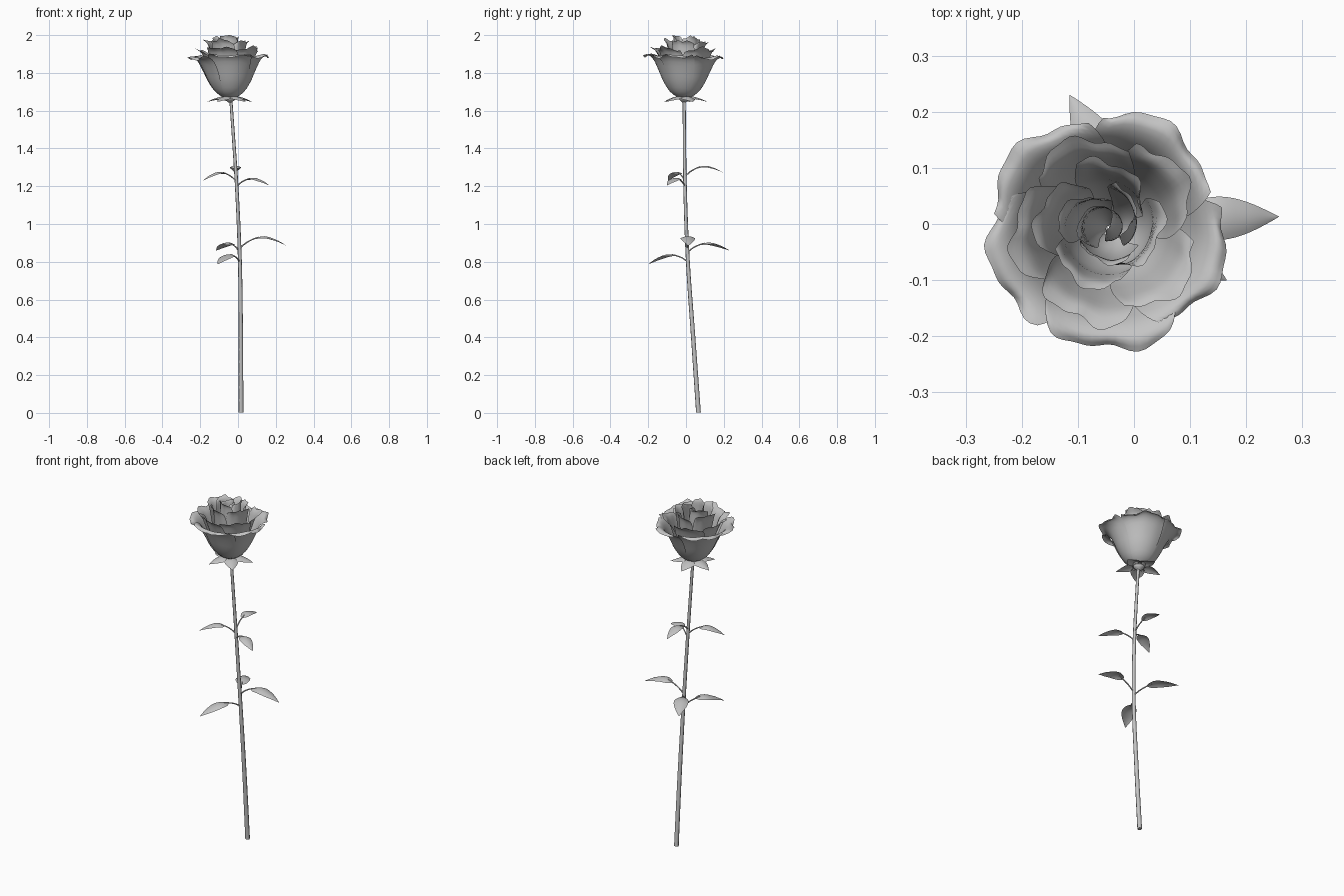
import bpy
import math
import random
from mathutils import Vector

random.seed(4)
if "Cube" in bpy.data.objects:
    bpy.data.objects.remove(bpy.data.objects["Cube"])

grey = bpy.data.materials.new("soft grey")
grey.use_nodes = True
grey.diffuse_color = (0.55, 0.55, 0.55, 1)
grey.node_tree.nodes["Principled BSDF"].inputs["Base Color"].default_value = (0.55, 0.55, 0.55, 1)

HEART = Vector((-0.042, -0.01, 1.655))
UP = Vector((0, 0, 1))


def spline(points, t):
    """Smooth curve through the points, t from 0 to 1."""
    p = [Vector(q) for q in points]
    p = [2 * p[0] - p[1]] + p + [2 * p[-1] - p[-2]]
    s = min(max(t, 0), 0.9999) * (len(p) - 3)
    i, f = int(s), s % 1
    a, b, c, d = p[i:i + 4]
    return b + 0.5 * f * (c - a + f * (2 * a - 5 * b + 4 * c - d + f * (3 * (b - c) + d - a)))


def sheet(name, surface, nu, nv):
    """Smooth surface from a function of u (-1..1 across) and v (0..1 along)."""
    verts = [surface(2 * i / nu - 1, j / nv) for j in range(nv + 1) for i in range(nu + 1)]
    row = nu + 1
    faces = [(j * row + i, j * row + i + 1, (j + 1) * row + i + 1, (j + 1) * row + i)
             for j in range(nv) for i in range(nu)]
    mesh = bpy.data.meshes.new(name)
    mesh.from_pydata(verts, [], faces)
    mesh.shade_smooth()
    mesh.materials.append(grey)
    obj = bpy.data.objects.new(name, mesh)
    bpy.context.collection.objects.link(obj)


def tube(name, path, r0, r1, steps):
    """Tapered round stalk along a path function."""
    curve = bpy.data.curves.new(name, "CURVE")
    curve.dimensions = "3D"
    curve.bevel_depth = 1
    curve.bevel_resolution = 2
    curve.use_fill_caps = True
    line = curve.splines.new("POLY")
    line.points.add(steps)
    for i, point in enumerate(line.points):
        t = i / steps
        point.co = (*path(t), 1)
        point.radius = r0 + (r1 - r0) * t
    curve.materials.append(grey)
    bpy.context.collection.objects.link(bpy.data.objects.new(name, curve))


def blade(name, path, width, droop, peak):
    """Pointed leaf blade along a path function, its edges drooping from the midrib."""
    def surface(u, v):
        along = path(min(v + 0.02, 1)) - path(max(v - 0.02, 0))
        side = along.cross(UP).normalized()
        half = width * (math.sin(math.pi * v ** peak) ** 0.9 * (1 - 0.3 * v) + 0.01)
        return path(v) + side * u * half - UP * droop * half * u * u
    sheet(name, surface, 8, 14)


# Stem
STEM = [(0.016, 0.066, 0.002), (0.015, 0.038, 0.4), (0.01, 0.01, 0.8),
        (-0.007, -0.005, 1.2), (-0.038, -0.01, 1.66)]
tube("stem", lambda t: spline(STEM, t), 0.0125, 0.008, 24)


def stem_at(z):
    return next(p for p in (spline(STEM, i / 400) for i in range(401)) if p.z >= z)


# Leaves: stem height, rise of the arch, tip, half width
LEAVES = [(0.87, 0.057, (0.258, 0.013, 0.885), 0.043),
          (0.85, 0.046, (-0.115, 0.23, 0.86), 0.043),
          (0.80, 0.046, (-0.108, -0.2, 0.787), 0.043),
          (1.20, 0.042, (0.165, -0.1, 1.205), 0.035),
          (1.225, 0.048, (-0.185, -0.095, 1.23), 0.035),
          (1.25, 0.046, (-0.015, 0.197, 1.272), 0.033)]
for n, (z, rise, tip, width) in enumerate(LEAVES, 1):
    base, tip = stem_at(z), Vector(tip)
    ways = [base, base.lerp(tip, 0.2) + UP * rise * 0.62,
            base.lerp(tip, 0.5) + UP * rise, base.lerp(tip, 0.77) + UP * rise * 0.62, tip]
    tube(f"leaf_stalk_{n}", lambda t: spline(ways, t * 0.42), 0.004, 0.003, 8)
    blade(f"leaf_{n}", lambda t: spline(ways, 0.33 + 0.67 * t), width, 0.28, 0.72)

# Sepals under the bloom
for n in range(5):
    a = math.radians(22 + 72 * n)
    out = Vector((math.cos(a), math.sin(a), 0))
    ways = [HEART + out * r + UP * z
            for r, z in ((0.005, 0.018), (0.045, 0.02), (0.085, 0.009), (0.125, -0.008))]
    blade(f"sepal_{n + 1}", lambda t: spline(ways, t), 0.042, 0.3, 0.75)

# Swollen base of the bloom
BULB = [(0.008, -0.012), (0.018, -0.004), (0.03, 0.01), (0.02, 0.03)]


def bulb_surface(u, v):
    r, z, _ = spline([(*p, 0) for p in BULB], v)
    return HEART + Vector((r * math.cos(u * math.pi), r * math.sin(u * math.pi), z))


sheet("bloom_base", bulb_surface, 16, 6)


def petal(name, angle, half_angle, profile, centre, spiral, ripple, tall):
    """Curved petal: a profile of (radius, height) swept through part of a turn."""
    phase = random.uniform(0, 6.3)
    mid, half = math.radians(angle), math.radians(half_angle)
    ways = [(r, z * tall, 0) for r, z in profile]

    def surface(u, v):
        reach = v * (1 - 0.15 * abs(u) ** 3)
        r, z, _ = spline(ways, reach)
        wave = ripple * v ** 4 * (math.sin(5 * u + phase) + 0.4 * math.sin(11 * u + 2 * phase))
        r += spiral * u * v + wave
        z += 0.8 * wave + 0.006 * v ** 6 * max(0, 1 - 4 * abs(u))
        a = mid + half * u * (0.75 + 0.25 * math.sin(math.pi * v))
        shift = Vector(centre) * v
        return HEART + Vector((r * math.cos(a) + shift.x, r * math.sin(a) + shift.y, z))
    sheet(name, surface, 20, 16)


# Petal rows from the flared outside to the closed inside
OUTER = [(0.015, 0.005), (0.07, 0.04), (0.108, 0.095), (0.135, 0.155),
         (0.164, 0.213), (0.194, 0.236), (0.214, 0.225)]
MIDDLE = [(0.015, 0.012), (0.062, 0.055), (0.096, 0.12), (0.118, 0.19), (0.14, 0.25), (0.168, 0.274)]
INNER = [(0.015, 0.02), (0.053, 0.07), (0.076, 0.14), (0.084, 0.22), (0.094, 0.29), (0.11, 0.314)]
CORE = [(0.012, 0.03), (0.042, 0.09), (0.056, 0.17), (0.058, 0.25), (0.058, 0.315), (0.065, 0.335)]
BUD = [(0.008, 0.04), (0.024, 0.1), (0.032, 0.18), (0.032, 0.26), (0.03, 0.31), (0.03, 0.325)]
ROWS = [("outer", OUTER, (56, 136, 198, 270, 335), 48, (-0.006, 0), 0.008, 0.008),
        ("middle", MIDDLE, (36, 108, 182, 252, 318), 46, (-0.008, 0), 0.01, 0.008),
        ("inner", INNER, (70, 165, 250, 340), 54, (-0.02, 0.01), 0.014, 0.006),
        ("core", CORE, (20, 140, 265), 66, (-0.018, 0.01), 0.02, 0.004),
        ("bud", BUD, (80,), 170, (-0.018, 0.01), 0.014, 0.003)]
for row, profile, angles, half, (cx, cy), spiral, ripple in ROWS:
    for n, angle in enumerate(angles, 1):
        petal(f"{row}_petal_{n}", angle, half, profile, (cx, cy, 0), spiral, ripple,
              random.uniform(0.96, 1.025))
